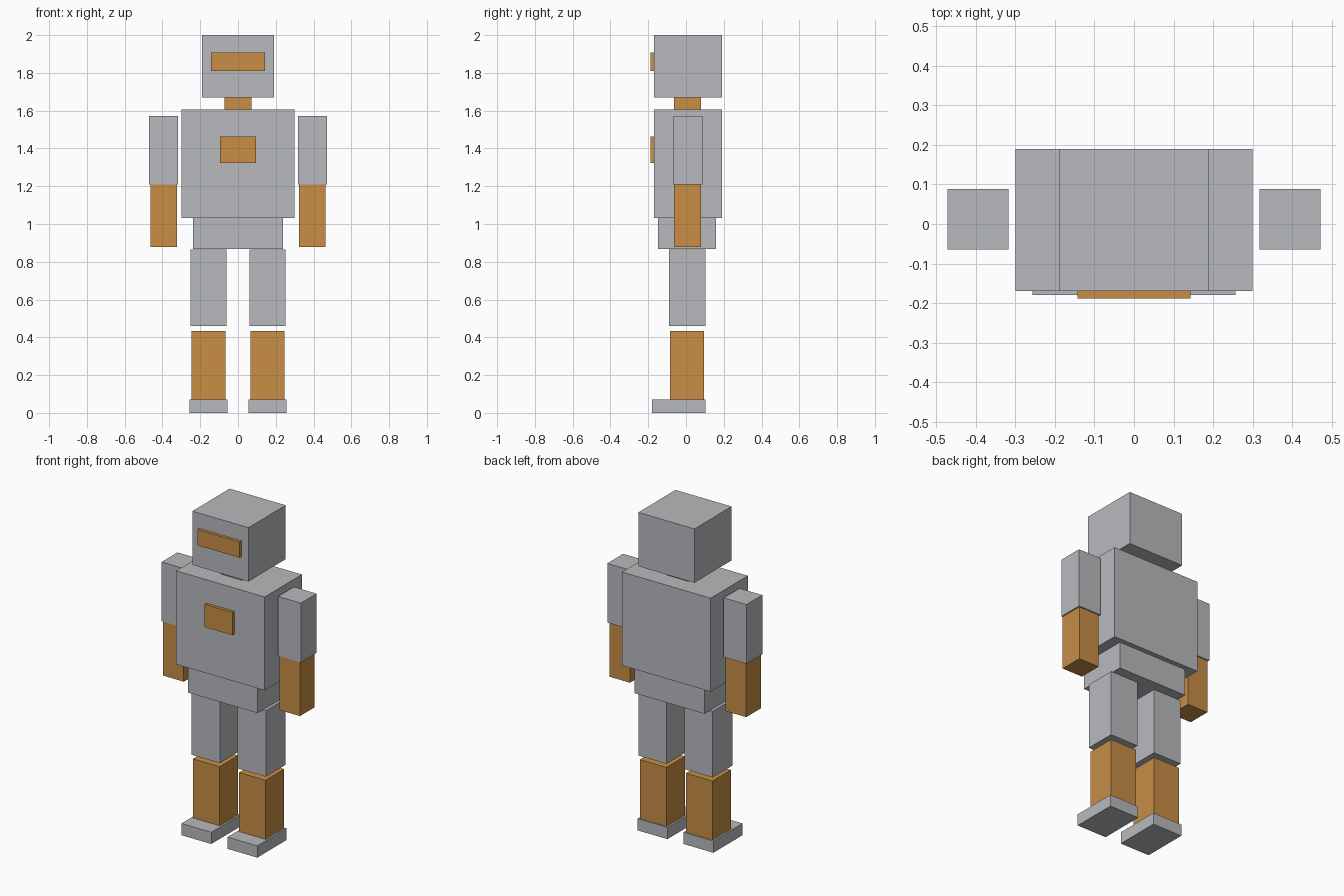
import bpy
import bmesh
from mathutils import Vector

cube = bpy.data.objects.get("Cube")
if cube:
    bpy.data.objects.remove(cube, do_unlink=True)


def make_material(name, colour):
    mat = bpy.data.materials.new(name)
    mat.use_nodes = True
    mat.diffuse_color = colour
    mat.node_tree.nodes["Principled BSDF"].inputs["Base Color"].default_value = colour
    return mat


grey = make_material("light_grey", (0.485, 0.49, 0.515, 1))
orange = make_material("orange", (0.578, 0.27, 0.06, 1))


def box(name, mat, x, y, z):
    """Flat-shaded box spanning the given (min, max) ranges."""
    low, high = Vector((x[0], y[0], z[0])), Vector((x[1], y[1], z[1]))
    centre, size = (low + high) / 2, high - low
    mesh = bpy.data.meshes.new(name)
    bm = bmesh.new()
    bmesh.ops.create_cube(bm, size=1)
    bmesh.ops.scale(bm, vec=size, verts=bm.verts)
    bm.to_mesh(mesh)
    bm.free()
    mesh.materials.append(mat)
    obj = bpy.data.objects.new(name, mesh)
    obj.location = centre
    bpy.context.collection.objects.link(obj)


def centred(name, mat, half_width, y, z):
    box(name, mat, (-half_width, half_width), y, z)


def pair(name, mat, x, y, z):
    box("left_" + name, mat, x, y, z)
    box("right_" + name, mat, (-x[1], -x[0]), y, z)


# Head, neck and visor
centred("head", grey, 0.19, (-0.17, 0.19), (1.67, 2.0))
centred("visor", orange, 0.143, (-0.188, -0.17), (1.81, 1.907))
centred("neck", orange, 0.072, (-0.064, 0.08), (1.605, 1.67))

# Torso, chest panel and hips
centred("torso", grey, 0.3, (-0.17, 0.19), (1.032, 1.605))
centred("chest_panel", orange, 0.094, (-0.188, -0.17), (1.322, 1.462))
centred("hips", grey, 0.237, (-0.148, 0.16), (0.868, 1.032))

# Arms
pair("upper_arm", grey, (0.317, 0.472), (-0.065, 0.088), (1.21, 1.573))
pair("forearm", orange, (0.324, 0.464), (-0.063, 0.08), (0.878, 1.21))

# Legs and feet
pair("thigh", grey, (0.06, 0.252), (-0.09, 0.102), (0.46, 0.865))
pair("shin", orange, (0.066, 0.246), (-0.084, 0.096), (0.072, 0.434))
pair("foot", grey, (0.055, 0.257), (-0.18, 0.102), (0.0, 0.072))
